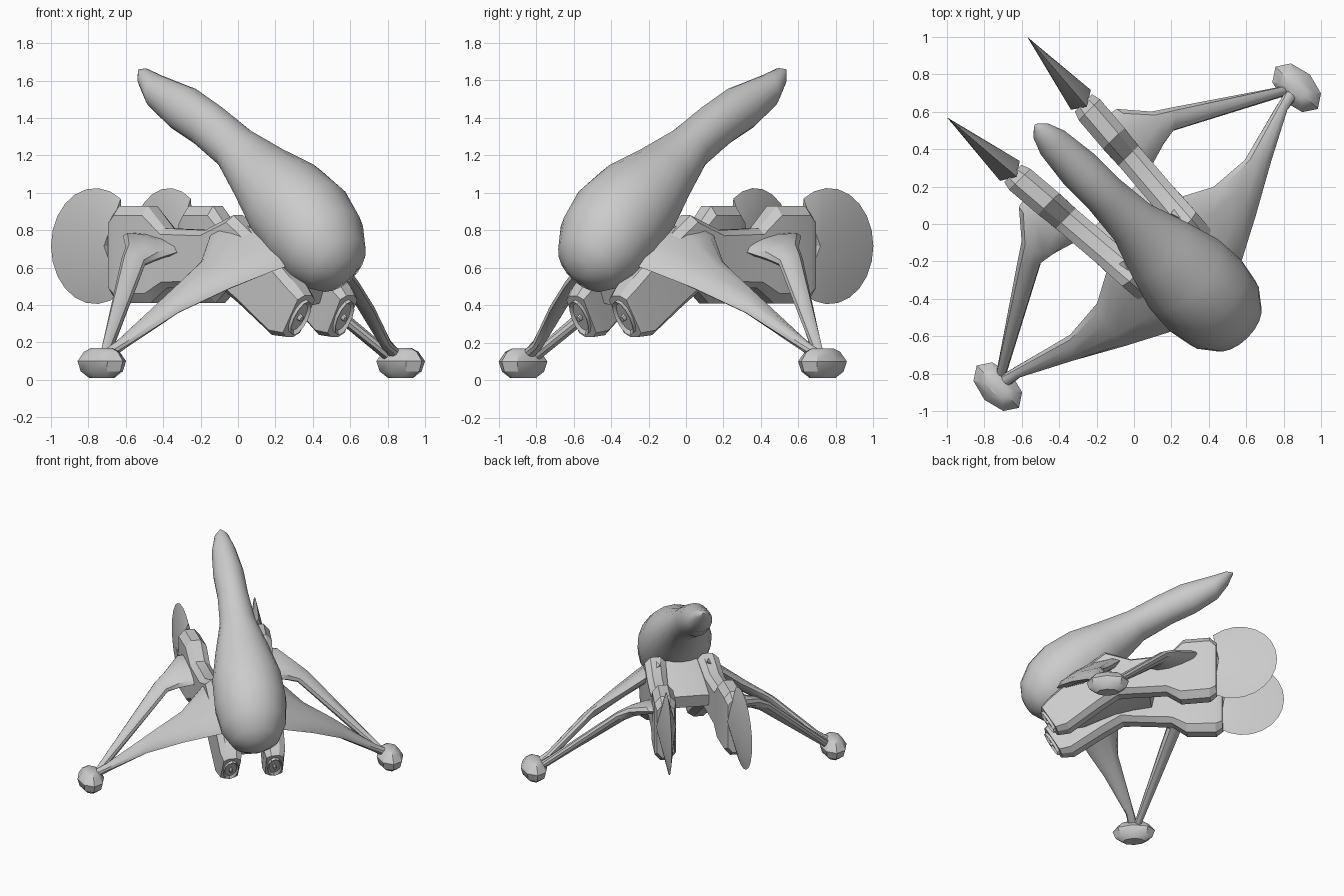
import bpy, bmesh, math
from mathutils import Vector

cube = bpy.data.objects.get("Cube")
if cube:
    bpy.data.objects.remove(cube)

GREY = (0.6, 0.6, 0.6, 1)
hull = bpy.data.materials.new("hull grey")
hull.use_nodes = True
hull.diffuse_color = GREY
hull.node_tree.nodes["Principled BSDF"].inputs["Base Color"].default_value = GREY


def oval(n):
    return [(math.cos(2 * math.pi * i / n), math.sin(2 * math.pi * i / n)) for i in range(n)]


BOX = [(1, .45), (.8, 1), (-.8, 1), (-1, .45), (-1, -.45), (-.8, -1), (.8, -1), (1, -.45)]


def world(u, v, z):
    """Ship axes (u forward, v sideways) turned diagonally."""
    r = math.sqrt(0.5)
    return Vector(((u + v) * r, (v - u) * r, z))


def finish(name, bm, angle):
    bmesh.ops.recalc_face_normals(bm, faces=bm.faces[:])
    me = bpy.data.meshes.new(name)
    bm.to_mesh(me)
    bm.free()
    me.materials.append(hull)
    ob = bpy.data.objects.new(name, me)
    bpy.context.collection.objects.link(ob)
    bpy.ops.object.select_all(action='DESELECT')
    ob.select_set(True)
    bpy.context.view_layer.objects.active = ob
    bpy.ops.object.shade_smooth_by_angle(angle=math.radians(angle))
    return ob


def loft(name, stations, shape, angle=40):
    """Skin rings; each station is (centre, long half axis, short half axis)."""
    bm = bmesh.new()
    rings = [[bm.verts.new(world(*(c + a * p + b * q))) for p, q in shape]
             for c, a, b in stations]
    n = len(shape)
    for r, s in zip(rings, rings[1:]):
        for i in range(n):
            j = (i + 1) % n
            bm.faces.new((r[i], r[j], s[j], s[i]))
    bm.faces.new(rings[0])
    bm.faces.new(rings[-1])
    return finish(name, bm, angle)


def upright(top, bottom, width, v=lambda u: 0):
    """Station between a top and a bottom point of the side profile."""
    t = Vector((top[0], v(top[0]), top[1]))
    b = Vector((bottom[0], v(bottom[0]), bottom[1]))
    return (t + b) / 2, (t - b) / 2, Vector((0, width, 0))


def strut(name, rows, side):
    """Flattened leg; rows are (rear edge, front edge, half thickness)."""
    flip = lambda p: Vector((p[0], p[1] * side, p[2]))
    rows = [(flip(r), flip(f), t) for r, f, t in rows]
    mids = [(r + f) / 2 for r, f, t in rows]
    axis = mids[-1] - mids[0]
    return loft(name, [(m, (r - f) / 2, (r - f).cross(axis).normalized() * t)
                       for m, (r, f, t) in zip(mids, rows)], oval(10), 35)


# Swept fuselage, from the raised tail tip down to the rounded nose
body = [
    ((-.75, 1.66), (-.74, 1.63), .012),
    ((-.70, 1.665), (-.71, 1.56), .055),
    ((-.60, 1.63), (-.63, 1.45), .09),
    ((-.35, 1.56), (-.47, 1.34), .115),
    ((-.15, 1.46), (-.30, 1.26), .115),
    ((.05, 1.34), (-.08, 1.13), .135),
    ((.28, 1.24), (.10, .93), .205),
    ((.50, 1.16), (.25, .73), .26),
    ((.68, 1.05), (.40, .58), .27),
    ((.80, .91), (.54, .49), .245),
    ((.86, .76), (.66, .47), .18),
    ((.85, .65), (.75, .51), .09),
    ((.83, .60), (.79, .54), .03),
]
loft("fuselage", [upright(*s) for s in body], oval(20), 50)

# Deck joining the two engine pods beneath the fuselage
deck = [((-.14, .70), (-.12, .60), .2), ((.2, .85), (.15, .53), .19),
        ((.45, .72), (.38, .42), .15), ((.60, .58), (.52, .40), .12)]
loft("centre_deck", [upright(*s) for s in deck], BOX, 30)

pod = [
    ((-.65, .88), (-.65, .45), .065),
    ((-.60, .93), (-.60, .41), .08),
    ((-.40, .93), (-.38, .41), .08),
    ((-.28, .81), (-.27, .49), .075),
    ((0, .80), (0, .50), .075),
    ((.20, .88), (.10, .50), .08),
    ((.36, .76), (.25, .40), .08),
    ((.65, .50), (.47, .24), .08),
    ((.69, .45), (.56, .23), .065),
]

front_leg = [
    ((.07, 1.08, .14), (.14, 1.08, .14), .03),
    ((.09, 1.00, .20), (.15, 1.00, .18), .03),
    ((.177, .66, .49), (.29, .74, .36), .035),
    ((.16, .44, .63), (.43, .49, .49), .045),
    ((.08, .29, .77), (.54, .28, .58), .055),
    ((.10, .18, .86), (.58, .16, .62), .06),
]
rear_leg = [
    ((.04, 1.08, .13), (.09, 1.06, .13), .03),
    ((-.30, .58, .65), (-.21, .49, .62), .04),
    ((-.36, .49, .71), (-.19, .41, .65), .045),
    ((-.50, .37, .77), (-.16, .31, .68), .05),
    ((-.52, .28, .77), (-.14, .24, .68), .05),
]

for side, label in ((1, "left"), (-1, "right")):
    # Pods and fins splay slightly outwards towards the back
    splay = lambda u: side * (.215 - .08 * u)
    loft(label + "_engine_pod", [upright(*s, splay) for s in pod], BOX, 25)

    # Raised rim and plug on the pod's front opening
    c, a, b = upright((.675, .43), (.57, .25), .055, splay)
    out = Vector((.02, 0, -.012))
    loft(label + "_nozzle", [(c - out, a, b), (c + out, a, b),
                             (c + out * .3, a * .8, b * .8)], oval(12), 30)
    loft(label + "_nozzle_plug", [(c, a * .2, b * .25), (c + out * 1.3, a * .15, b * .2)], oval(8))

    # Tail fin: a cut disc, thick at its hub and sharp round the rim
    bm = bmesh.new()
    cu, cz, rad, steps = -.80, .715, .31, 16
    hubs = [bm.verts.new(world(-.67, splay(-.67) + d, cz)) for d in (.075, -.075)]
    rim = []
    for i in range(steps + 1):
        t = math.radians(55 + 250 * i / steps)
        u = cu + rad * math.cos(t)
        rim.append(bm.verts.new(world(u, splay(u), cz + rad * math.sin(t))))
    for p, q in zip(rim, rim[1:]):
        for h in hubs:
            bm.faces.new((p, q, h))
    bm.faces.new((rim[0], hubs[0], hubs[1]))
    bm.faces.new((rim[-1], hubs[0], hubs[1]))
    finish(label + "_tail_fin", bm, 15)

    # Landing legs and foot
    strut(label + "_front_leg", front_leg, side)
    strut(label + "_rear_leg", rear_leg, side)
    foot = []
    for z, length, width in ((.01, .085, .05), (.045, .14, .085), (.10, .16, .10),
                             (.15, .12, .07), (.17, .075, .04)):
        foot.append((Vector((.10, side * 1.13, z)), Vector((length, 0, 0)), Vector((0, width, 0))))
    loft(label + "_foot", foot, oval(8), 30)
